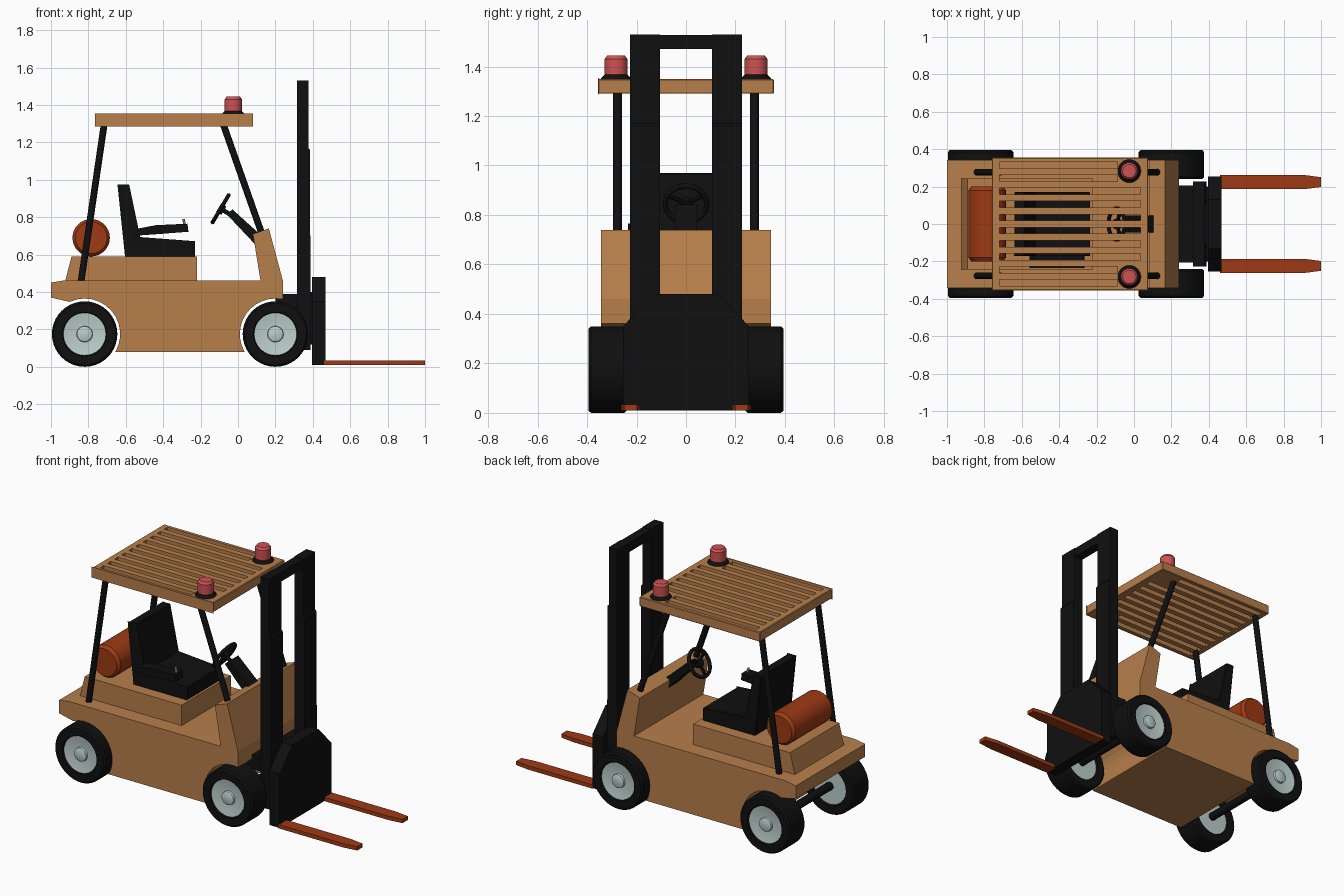
import bpy, bmesh, math
from mathutils import Vector

if "Cube" in bpy.data.objects:
    bpy.data.objects.remove(bpy.data.objects["Cube"])


def mat(name, rgb):
    m = bpy.data.materials.new(name)
    m.diffuse_color = (*rgb, 1)
    m.use_nodes = True
    m.node_tree.nodes["Principled BSDF"].inputs["Base Color"].default_value = m.diffuse_color
    return m


TAN = mat("tan_paint", (0.47, 0.21, 0.07))
BLACK = mat("black", (0.005, 0.005, 0.005))
RUST = mat("rust_orange", (0.34, 0.042, 0.007))
STEEL = mat("pale_steel", (0.50, 0.62, 0.60))
RED = mat("beacon_red", (0.62, 0.085, 0.085))


def finish(bm, name, material, smooth=False, bevel=0):
    bmesh.ops.remove_doubles(bm, verts=bm.verts, dist=1e-5)
    if bevel:
        bmesh.ops.bevel(bm, geom=bm.edges[:], offset=bevel, segments=1, affect='EDGES')
    bmesh.ops.recalc_face_normals(bm, faces=bm.faces)
    me = bpy.data.meshes.new(name)
    bm.to_mesh(me)
    bm.free()
    me.materials.append(material)
    ob = bpy.data.objects.new(name, me)
    bpy.context.collection.objects.link(ob)
    if smooth:
        bpy.ops.object.select_all(action='DESELECT')
        ob.select_set(True)
        bpy.context.view_layer.objects.active = ob
        bpy.ops.object.shade_smooth_by_angle(angle=math.radians(35))
    return ob


def prism(name, pts, a, b, material, axis='y', bevel=0):
    """Extrude a 2D outline from a to b along an axis."""
    place = {'x': lambda p, d: (d, p[0], p[1]),
             'y': lambda p, d: (p[0], d, p[1]),
             'z': lambda p, d: (p[0], p[1], d)}[axis]
    bm = bmesh.new()
    lo = [bm.verts.new(place(p, a)) for p in pts]
    hi = [bm.verts.new(place(p, b)) for p in pts]
    bm.faces.new(lo)
    bm.faces.new(hi)
    n = len(pts)
    for i in range(n):
        j = (i + 1) % n
        bm.faces.new((lo[i], lo[j], hi[j], hi[i]))
    return finish(bm, name, material, bevel=bevel)


def box(name, x, y, z, material, bevel=0):
    return prism(name, [(x[0], z[0]), (x[1], z[0]), (x[1], z[1]), (x[0], z[1])],
                 y[0], y[1], material, bevel=bevel)


def lathe(name, prof, centre, axis, material, seg=36):
    """Turn (radius, distance) points round an axis through centre."""
    bm = bmesh.new()
    q = Vector(axis).normalized().to_track_quat('Z', 'Y')
    vs = [bm.verts.new(q @ Vector((r, 0, d)) + Vector(centre)) for r, d in prof]
    es = [bm.edges.new(vs[i:i + 2]) for i in range(len(vs) - 1)]
    bmesh.ops.spin(bm, geom=vs + es, cent=centre, axis=Vector(axis).normalized(),
                   angle=2 * math.pi, steps=seg)
    return finish(bm, name, material, smooth=True)


def rod(name, p, q, r, material, seg=16):
    d = Vector(q) - Vector(p)
    return lathe(name, [(0, 0), (r, 0), (r, d.length), (0, d.length)], p, d, material, seg)


def arc(cx, cz, r, a0, a1, n=12):
    return [(cx + r * math.cos(math.radians(a0 + (a1 - a0) * i / n)),
             cz + r * math.sin(math.radians(a0 + (a1 - a0) * i / n))) for i in range(n + 1)]


WX = (-0.82, 0.20)   # axle positions
WZ = 0.175

# Body with wheel arches and sloping dash
outline = ([(-1.0, 0.37), (-1.0, 0.45), (-0.93, 0.462), (0.12, 0.462), (0.08, 0.71),
            (0.165, 0.74), (0.24, 0.46), (0.24, 0.362)]
           + arc(WX[1], WZ, 0.19, 80, 210)
           + arc(WX[0], WZ, 0.19, -30, 115))
prism("body", outline, -0.343, 0.343, TAN)
prism("engine_hood", [(-0.925, 0.455), (-0.89, 0.59), (-0.22, 0.59), (-0.22, 0.455)],
      -0.243, 0.243, TAN)

# Wheels
for wx, end in zip(WX, ("rear", "front")):
    for s, side in ((1, "left"), (-1, "right")):
        c, ax = (wx, 0, WZ), (0, s, 0)
        lathe(f"{end}_{side}_tyre",
              [(0.113, 0.25), (0.118, 0.24), (0.165, 0.24), (0.175, 0.25), (0.175, 0.384),
               (0.165, 0.395), (0.118, 0.395), (0.113, 0.385), (0.113, 0.25)], c, ax, BLACK, 40)
        lathe(f"{end}_{side}_hub",
              [(0, 0.25), (0.114, 0.25), (0.114, 0.386), (0.06, 0.376), (0.043, 0.376),
               (0.041, 0.39), (0.034, 0.394), (0, 0.394)], c, ax, STEEL)
    rod(f"{end}_axle", (wx, -0.26, WZ), (wx, 0.26, WZ), 0.025, BLACK)

# Overhead guard: slotted roof, pillars and beacons
roof = box("guard_roof", (-0.76, 0.075), (-0.355, 0.355), (1.29, 1.35), TAN, bevel=0.004)
bm = bmesh.new()
for i in range(10):
    y = -0.315 + 0.07 * i
    x0, x1 = -0.72, (-0.088 if abs(y) > 0.2 else 0.036)
    r = bmesh.ops.create_cube(bm, size=1)
    for v in r["verts"]:
        v.co = ((x0 + x1) / 2 + v.co.x * (x1 - x0), y + v.co.y * 0.034, 1.32 + v.co.z * 0.2)
cutter = finish(bm, "slot_cutter", TAN)
cutter.hide_render = True
mod = roof.modifiers.new("slots", 'BOOLEAN')
mod.operation, mod.solver, mod.object = 'DIFFERENCE', 'EXACT', cutter
bpy.context.view_layer.objects.active = roof
bpy.ops.object.modifier_apply(modifier="slots")
bpy.data.objects.remove(cutter)

for s, side in ((1, "left"), (-1, "right")):
    y = 0.277 * s
    rod(f"rear_{side}_pillar", (-0.84, y, 0.45), (-0.715, y, 1.30), 0.018, BLACK)
    rod(f"front_{side}_pillar", (0.135, y, 0.69), (-0.08, y, 1.30), 0.018, BLACK)
    c = (-0.025, 0.283 * s, 1.35)
    lathe(f"{side}_beacon_base", [(0, 0), (0.062, 0), (0.046, 0.018), (0, 0.018)],
          c, (0, 0, 1), BLACK, 24)
    lathe(f"{side}_beacon", [(0, 0.015), (0.046, 0.015), (0.046, 0.08), (0.036, 0.094), (0, 0.095)],
          c, (0, 0, 1), RED, 24)

# Gas tank
lathe("gas_tank", [(0, -0.2), (0.085, -0.2), (0.1, -0.18), (0.1, 0.18), (0.085, 0.2), (0, 0.2)],
      (-0.785, 0, 0.69), (0, 1, 0), RUST, 32)

# Seat with one armrest and lever
prism("seat_back", [(-0.64, 0.97), (-0.585, 0.97), (-0.52, 0.66), (-0.52, 0.59), (-0.6, 0.59)],
      -0.17, 0.17, BLACK, bevel=0.004)
prism("seat_cushion", [(-0.6, 0.585), (-0.235, 0.585), (-0.235, 0.668), (-0.53, 0.69)],
      -0.17, 0.17, BLACK, bevel=0.004)
prism("armrest", [(-0.56, 0.70), (-0.42, 0.71), (-0.265, 0.722), (-0.27, 0.765),
                  (-0.44, 0.757), (-0.53, 0.74)], -0.235, -0.165, BLACK)
rod("control_lever", (-0.285, -0.2, 0.76), (-0.292, -0.2, 0.79), 0.007, STEEL, 8)

# Steering wheel and column
centre, n = Vector((-0.093, 0, 0.845)), Vector((-0.86, 0, 0.51)).normalized()
bpy.ops.mesh.primitive_torus_add(major_radius=0.084, minor_radius=0.011, major_segments=32,
                                 minor_segments=10, location=centre,
                                 rotation=n.to_track_quat('Z', 'Y').to_euler())
ring = bpy.context.object
ring.name = "steering_wheel"
ring.data.materials.append(BLACK)
bpy.ops.object.shade_smooth()
up = Vector((0.51, 0, 0.86)).normalized()
for i in range(3):
    a = math.radians(180 + 120 * i)
    d = up * math.cos(a) + Vector((0, 1, 0)) * math.sin(a)
    rod(f"steering_spoke_{i + 1}", centre, centre + d * 0.084, 0.01, BLACK, 8)
rod("steering_hub", centre + n * 0.012, centre - n * 0.02, 0.026, BLACK)
rod("steering_shaft", centre, centre - n * 0.1, 0.012, BLACK)
prism("steering_column", [(-0.06, 0.815), (-0.03, 0.842), (0.11, 0.715), (0.11, 0.635)],
      -0.045, 0.045, BLACK)

# Mast
box("mast_bracket", (0.2, 0.32), (-0.205, 0.205), (0.3, 0.39), BLACK)
for s, side in ((1, "left"), (-1, "right")):
    ys = sorted((0.106 * s, 0.226 * s))
    prism(f"{side}_mast_rail", [(0.315, 0.09), (0.388, 0.09), (0.385, 1.16), (0.376, 1.17),
                                (0.376, 1.53), (0.315, 1.53)], *ys, BLACK)
box("mast_top_bar", (0.317, 0.374), (-0.12, 0.12), (1.47, 1.528), BLACK)
box("mast_lower_bar", (0.317, 0.384), (-0.12, 0.12), (0.092, 0.39), BLACK)

# Fork carriage and forks
prism("fork_carriage", [(-0.255, 0.01), (0.255, 0.01), (0.255, 0.35), (0.13, 0.48),
                        (-0.13, 0.48), (-0.255, 0.35)], 0.395, 0.467, BLACK, axis='x')
box("carriage_mount", (0.38, 0.40), (-0.2, 0.2), (0.12, 0.4), BLACK)
for s, side in ((1, "left"), (-1, "right")):
    prism(f"{side}_fork", [(0.46, 0.186 * s), (0.91, 0.186 * s), (1.0, 0.198 * s),
                           (1.0, 0.25 * s), (0.91, 0.262 * s), (0.46, 0.262 * s)],
          0.01, 0.034, RUST, axis='z')
